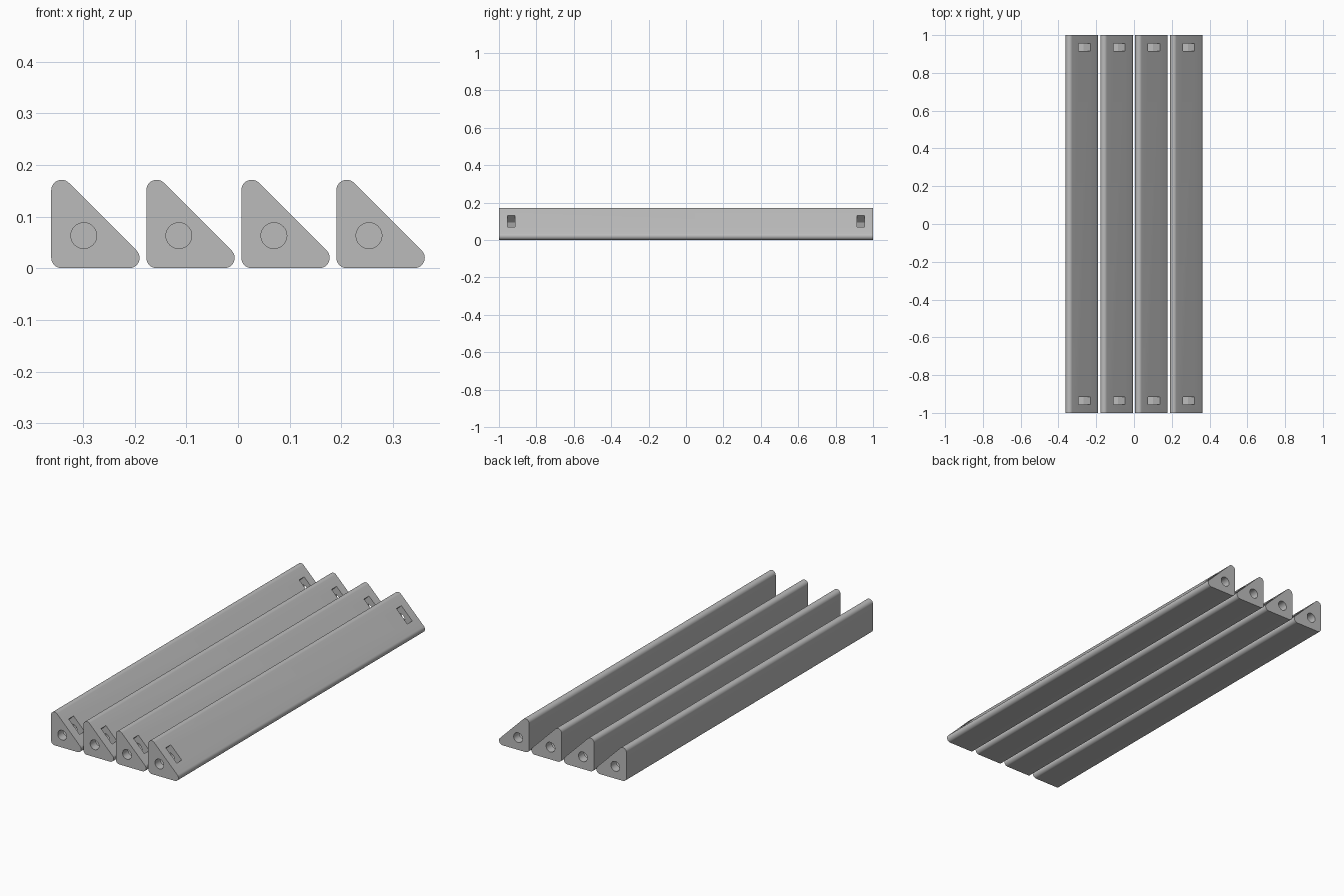
import bpy, bmesh, math

cube = bpy.data.objects.get("Cube")
if cube:
    bpy.data.objects.remove(cube, do_unlink=True)

SIZE, RADIUS, HALF = 0.171, 0.02, 1.0      # bar section and half length
HOLE = 0.063                               # bolt hole centre, same in x and z
PITCH = 0.184

grey = bpy.data.materials.new("plain grey")
grey.use_nodes = True
grey.diffuse_color = (0.5, 0.5, 0.5, 1)
bsdf = grey.node_tree.nodes["Principled BSDF"]
bsdf.inputs["Base Color"].default_value = (0.5, 0.5, 0.5, 1)
bsdf.inputs["Roughness"].default_value = 0.6


def arc(cx, cz, r, start, end, steps):
    """Points of an arc in the x-z plane, angles in degrees."""
    angles = [math.radians(start + (end - start) * i / steps) for i in range(steps + 1)]
    return [(cx + r * math.cos(a), cz + r * math.sin(a)) for a in angles]


def prism(name, profile, y0, y1):
    """Extrude an x-z profile along y."""
    bm = bmesh.new()
    face = bm.faces.new([bm.verts.new((x, y0, z)) for x, z in profile])
    out = bmesh.ops.extrude_face_region(bm, geom=[face])
    moved = [v for v in out["geom"] if isinstance(v, bmesh.types.BMVert)]
    bmesh.ops.translate(bm, verts=moved, vec=(0, y1 - y0, 0))
    bmesh.ops.recalc_face_normals(bm, faces=bm.faces)
    mesh = bpy.data.meshes.new(name)
    bm.to_mesh(mesh)
    bm.free()
    mesh.materials.append(grey)
    obj = bpy.data.objects.new(name, mesh)
    bpy.context.collection.objects.link(obj)
    return obj


# Triangular bar with three rounded edges
far = SIZE - RADIUS
section = (arc(RADIUS, RADIUS, RADIUS, 180, 270, 8)
           + arc(far, RADIUS, RADIUS, 270, 405, 12)
           + arc(RADIUS, far, RADIUS, 45, 180, 12))
bar = prism("corner_bar_1", section, -HALF, HALF)

# Nut pocket: half a hexagon around the bolt hole, open through the sloping face
hexagon = [(-0.044, 0), (-0.022, -0.038), (0.022, -0.038),
           (0.044, 0), (0.044, 0.09), (-0.044, 0.09)]
c = math.sqrt(0.5)
pocket = [(HOLE + c * (u + v), HOLE + c * (v - u)) for u, v in hexagon]
circle = arc(HOLE, HOLE, 0.025, 0, 360, 32)[:-1]

# Cut a blind bolt hole and a nut pocket at both ends
for side in (-1, 1):
    cutters = [prism("bolt_hole_cutter", circle, side * 0.86, side * 1.05),
               prism("nut_pocket_cutter", pocket, side * 0.915, side * 0.955)]
    for cutter in cutters:
        cutter.hide_render = True
        mod = bar.modifiers.new("cut", "BOOLEAN")
        mod.operation = "DIFFERENCE"
        mod.solver = "EXACT"
        mod.object = cutter
        bpy.context.view_layer.objects.active = bar
        bpy.ops.object.modifier_apply(modifier=mod.name)
        bpy.data.objects.remove(cutter, do_unlink=True)

bpy.ops.object.select_all(action="DESELECT")
bar.select_set(True)
bpy.context.view_layer.objects.active = bar
bpy.ops.object.shade_smooth_by_angle(angle=math.radians(25))

# Four equal bars side by side
start = -(3 * PITCH + SIZE) / 2
bar.location.x = start
for i in range(1, 4):
    twin = bar.copy()
    twin.name = f"corner_bar_{i + 1}"
    twin.location.x = start + i * PITCH
    bpy.context.collection.objects.link(twin)
